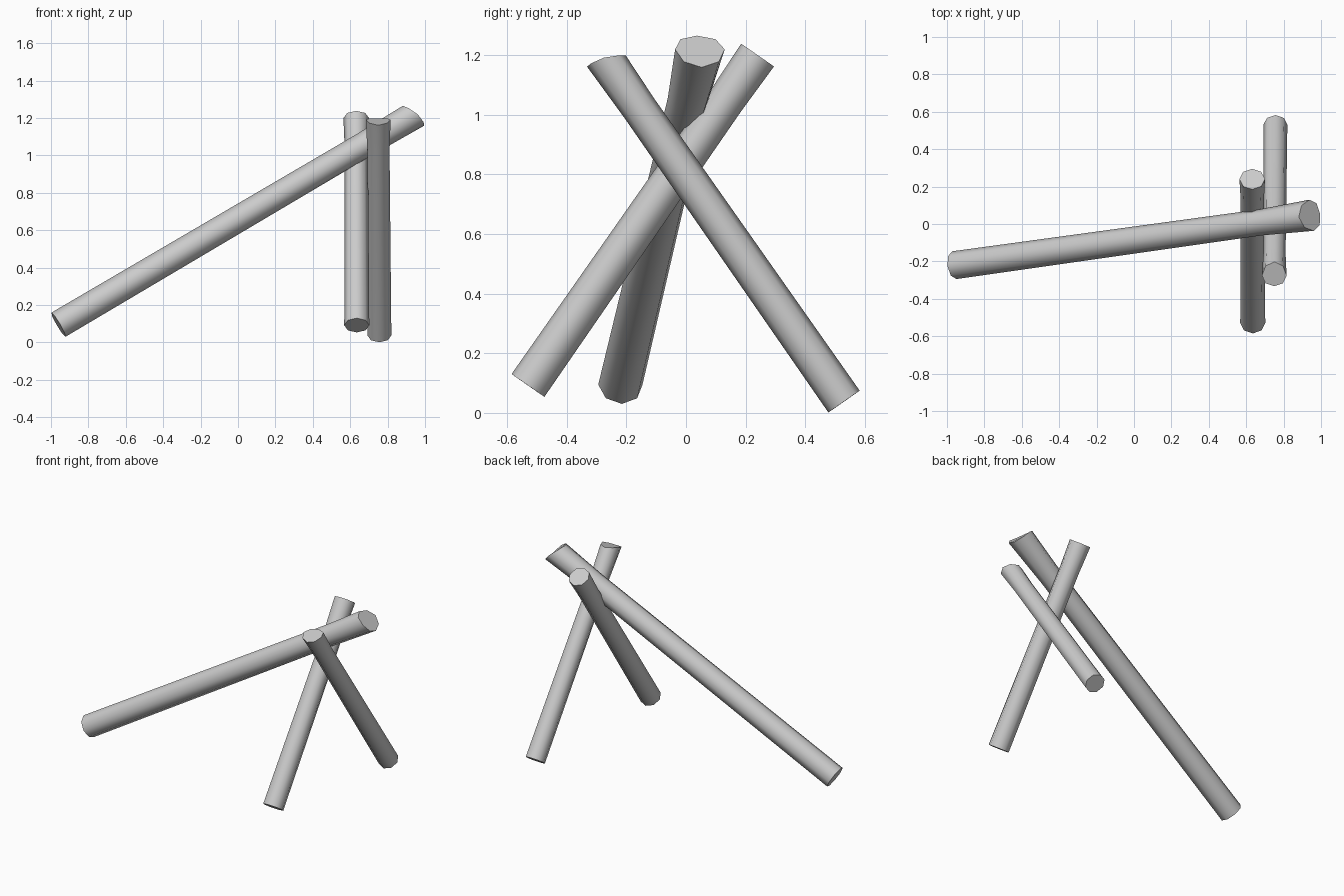
import bpy, bmesh, math
from mathutils import Vector

cube = bpy.data.objects.get("Cube")
if cube:
    bpy.data.objects.remove(cube, do_unlink=True)

grey = bpy.data.materials.new("plain_grey")
grey.use_nodes = True
colour = (0.6, 0.6, 0.6, 1)
grey.diffuse_color = colour
grey.node_tree.nodes["Principled BSDF"].inputs["Base Color"].default_value = colour

SIDES = 8


def pole(name, foot, head, radius, flare, tilt, bulge):
    """Eight-sided pole with a slight waist below a flared, skewed head."""
    foot, head = Vector(foot), Vector(head)
    u = (head - foot).normalized()
    side = u.cross(Vector((0, 0, 1))).normalized()
    up = side.cross(u)
    bm = bmesh.new()

    def ring(t, width, height, skew=0, dome=0):
        verts = []
        for i in range(SIDES):
            a = math.tau * i / SIDES
            c, s = math.cos(a), math.sin(a)
            along = dome * s * s - skew * c
            verts.append(bm.verts.new(foot.lerp(head, t) + side * s * width
                                      + up * c * height + u * along))
        return verts

    rings = [ring(0, radius, radius),
             ring(0.86, radius * 0.93, radius * 0.93),
             ring(1, radius * flare, radius, tilt, bulge)]
    for low, high in zip(rings, rings[1:]):
        for i in range(SIDES):
            j = (i + 1) % SIDES
            bm.faces.new((low[i], low[j], high[j], high[i]))
    bm.faces.new(rings[0])
    bm.faces.new(rings[-1])
    bmesh.ops.recalc_face_normals(bm, faces=bm.faces)
    mesh = bpy.data.meshes.new(name)
    bm.to_mesh(mesh)
    bm.free()
    mesh.materials.append(grey)
    obj = bpy.data.objects.new(name, mesh)
    bpy.context.collection.objects.link(obj)
    bpy.ops.object.select_all(action='DESELECT')
    obj.select_set(True)
    bpy.context.view_layer.objects.active = obj
    bpy.ops.object.shade_smooth_by_angle(angle=math.radians(60))


# Long ridge pole resting on two crossed legs
pole("long_pole", (-0.96, -0.22, 0.095), (0.938, 0.045, 1.212), 0.075, 1.12, 0.023, 0.014)
pole("front_leg", (0.635, -0.53, 0.092), (0.632, 0.24, 1.2), 0.067, 1.02, 0, 0)
pole("back_leg", (0.756, 0.53, 0.038), (0.75, -0.267, 1.18), 0.064, 1.03, 0.022, 0.014)
